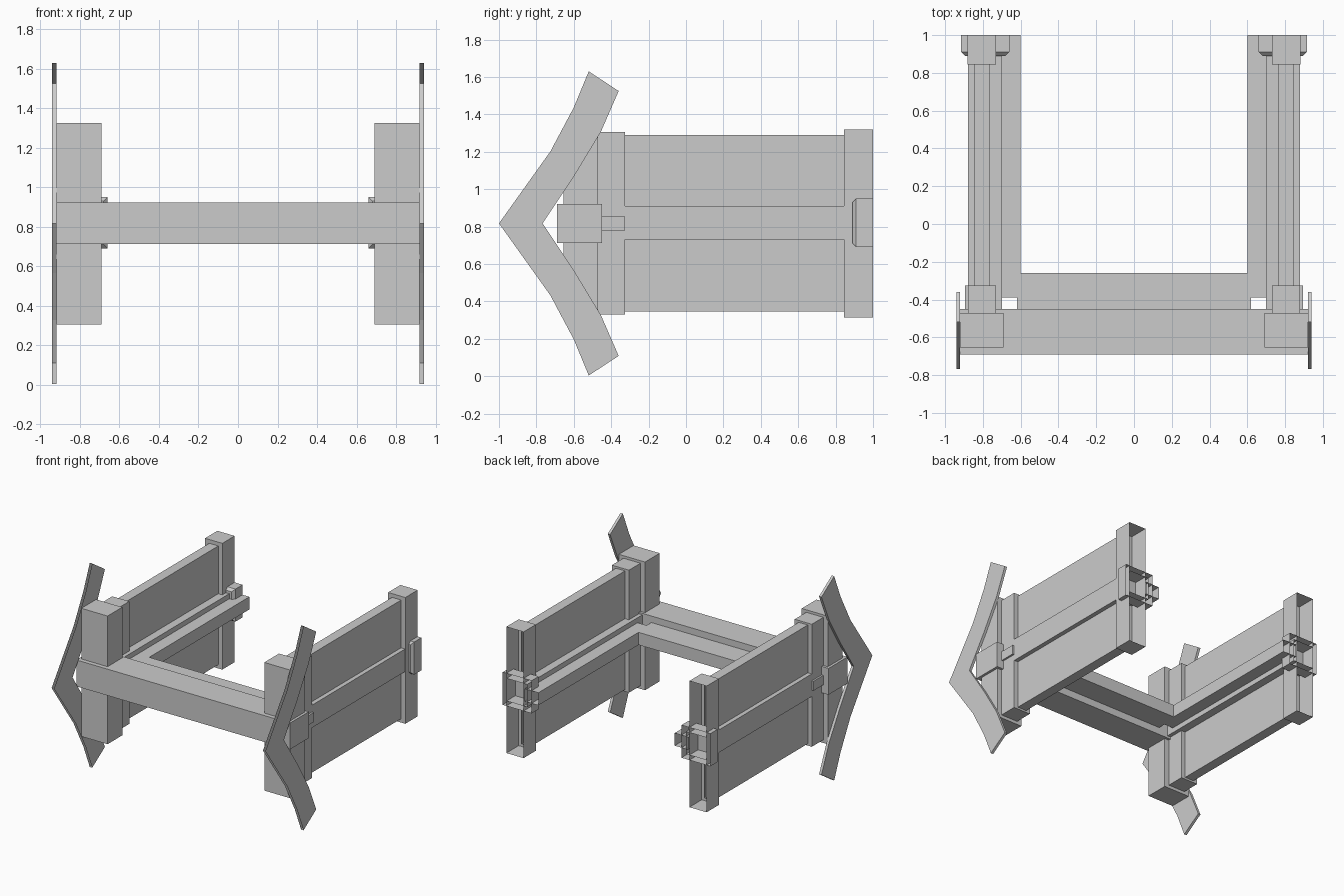
import bpy, bmesh

if "Cube" in bpy.data.objects:
    bpy.data.objects.remove(bpy.data.objects["Cube"])


def finish(name, bm, mirror):
    bmesh.ops.recalc_face_normals(bm, faces=bm.faces)
    me = bpy.data.meshes.new(name)
    bm.to_mesh(me)
    bm.free()
    ob = bpy.data.objects.new(name, me)
    bpy.context.collection.objects.link(ob)
    if mirror:
        ob.modifiers.new("Mirror", "MIRROR")
    return ob


def box(name, x, y, z, mirror=True, open_back=False, chamfer=0.0):
    """Box from (min, max) ranges; optionally open at +y, chamfered at -y."""
    bm = bmesh.new()
    bmesh.ops.create_cube(bm, size=1)
    for v in bm.verts:
        v.co = [r[0] if c < 0 else r[1] for c, r in zip(v.co, (x, y, z))]
    bm.normal_update()
    if open_back:
        back = [f for f in bm.faces if f.normal.y > 0.9]
        bmesh.ops.delete(bm, geom=back, context="FACES")
    if chamfer:
        front = next(f for f in bm.faces if f.normal.y < -0.9)
        bmesh.ops.bevel(bm, geom=list(front.edges), offset=chamfer,
                        segments=1, affect="EDGES")
    return finish(name, bm, mirror)


# Side walls: upper and lower planks with a thicker rail between them
box("side_plank_upper", (0.765, 0.845), (-0.4, 0.86), (0.91, 1.29), open_back=True)
box("side_plank_lower", (0.765, 0.845), (-0.4, 0.86), (0.345, 0.73), open_back=True)
box("side_beam", (0.70, 0.88), (-0.46, 1.0), (0.73, 0.91), open_back=True)
box("inner_rail", (0.60, 0.72), (-0.39, 1.0), (0.77, 0.87), open_back=True)

# Posts
box("back_post", (0.73, 0.882), (0.845, 1.0), (0.315, 1.32), open_back=True)
box("middle_post", (0.73, 0.88), (-0.475, -0.325), (0.33, 1.305))
box("front_post", (0.69, 0.92), (-0.655, -0.47), (0.305, 1.325))

# Collar around the open back end, small peg at the front
box("end_collar", (0.66, 0.915), (0.89, 1.0), (0.69, 0.95),
    open_back=True, chamfer=0.02)
box("side_peg", (0.72, 0.895), (-0.46, -0.325), (0.78, 0.855))

# Cross members
box("front_beam", (-0.94, 0.94), (-0.69, -0.45), (0.712, 0.922), mirror=False)
box("cross_rail", (-0.62, 0.62), (-0.46, -0.26), (0.77, 0.87), mirror=False)

# Chevron plates: thin shell, open along the outer edge
MID = 0.817
outer = [(-0.52, 0.813), (-0.60, 0.62), (-0.725, 0.385)]
inner = [(-0.60, 0.25), (-0.455, 0.49), (-0.36, 0.708)]
outer_all = [(y, MID + h) for y, h in outer] + [(-1.0, MID)] + \
            [(y, MID - h) for y, h in reversed(outer)]
inner_all = [(y, MID + h) for y, h in reversed(inner)] + [(-0.767, MID)] + \
            [(y, MID - h) for y, h in inner]
bm = bmesh.new()
rows = [[bm.verts.new((x, y, z)) for y, z in line]
        for x in (0.92, 0.941) for line in (outer_all, inner_all)]
for a, b in ((0, 1), (2, 3), (1, 3)):
    for i in range(6):
        bm.faces.new((rows[a][i], rows[a][i + 1], rows[b][i + 1], rows[b][i]))
for i in (0, 6):
    bm.faces.new((rows[0][i], rows[1][i], rows[3][i], rows[2][i]))
finish("chevron_plate", bm, True)
